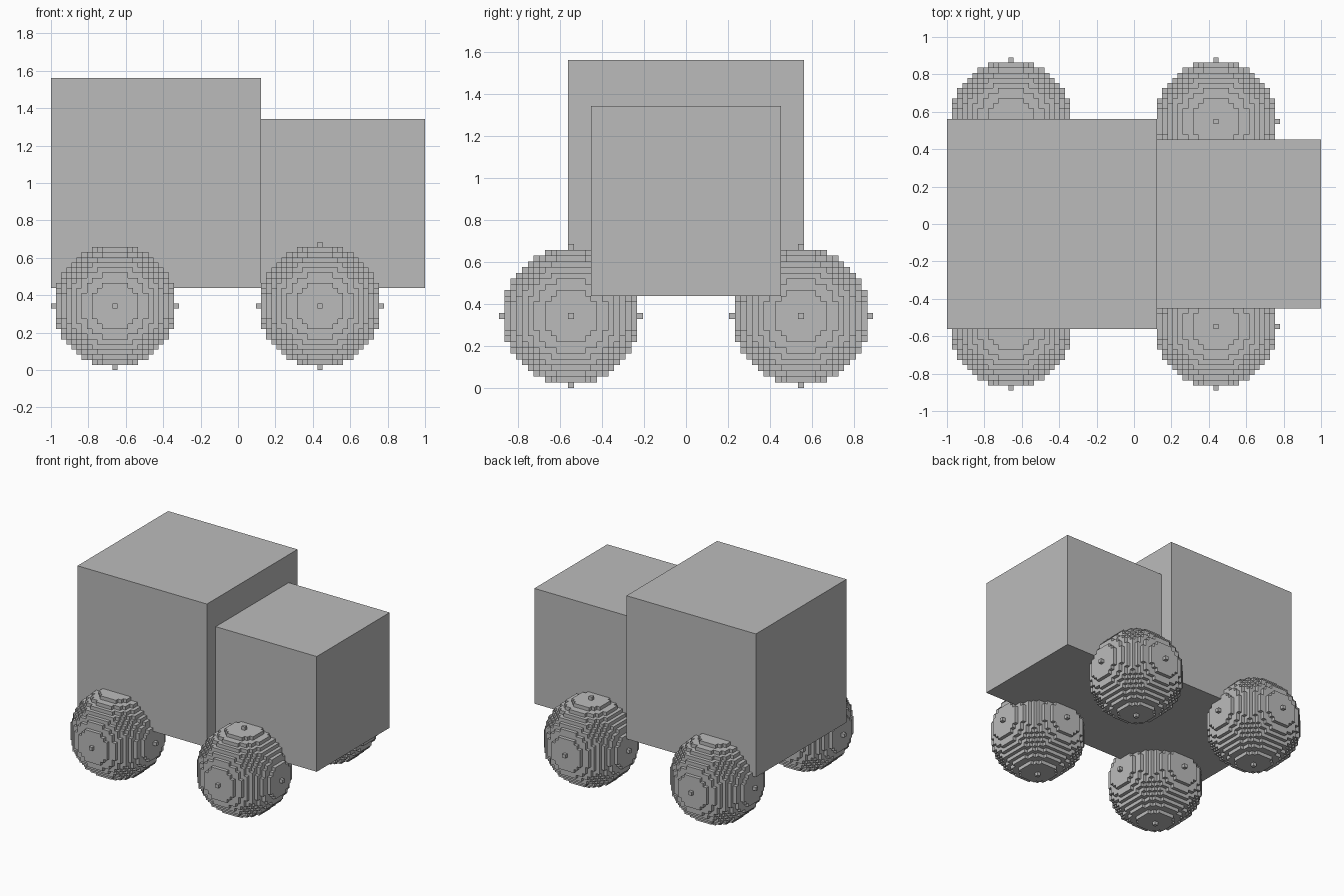
import bpy, bmesh
from mathutils import Vector

cube = bpy.data.objects.get("Cube")
if cube:
    bpy.data.objects.remove(cube, do_unlink=True)

UNIT = 2 / 73      # edge of one building block; the truck is 73 blocks long
RADIUS = 12        # wheel radius in blocks

grey = bpy.data.materials.new("light_grey")
grey.use_nodes = True
grey.diffuse_color = (0.5, 0.5, 0.5, 1)
grey.node_tree.nodes["Principled BSDF"].inputs["Base Color"].default_value = (0.5, 0.5, 0.5, 1)


def add_object(name, mesh, location):
    obj = bpy.data.objects.new(name, mesh)
    obj.location = Vector(location) * UNIT
    bpy.context.collection.objects.link(obj)
    return obj


def finish(bm, name):
    mesh = bpy.data.meshes.new(name)
    bm.to_mesh(mesh)
    bm.free()
    mesh.materials.append(grey)
    return mesh


def box(name, size, location):
    bm = bmesh.new()
    bmesh.ops.create_cube(bm, size=size * UNIT)
    return add_object(name, finish(bm, name), location)


def block_ball(radius):
    """Ball made of blocks, keeping only the outer block faces."""
    span = range(-radius, radius + 1)
    cells = {(x, y, z) for x in span for y in span for z in span
             if x * x + y * y + z * z <= radius * radius}
    bm = bmesh.new()
    corners = {}

    def corner(p):
        key = tuple(round(2 * c) for c in p)
        if key not in corners:
            corners[key] = bm.verts.new(p * UNIT)
        return corners[key]

    for cell in cells:
        for axis in range(3):
            for sign in (-1, 1):
                normal = Vector((0, 0, 0))
                normal[axis] = sign
                center = Vector(cell)
                if tuple(int(c) for c in center + normal) in cells:
                    continue
                u = Vector((0, 0, 0))
                u[(axis + 1) % 3] = 0.5
                v = normal.cross(u)
                mid = center + normal / 2
                bm.faces.new([corner(mid + a * u + b * v)
                              for a, b in ((-1, -1), (1, -1), (1, 1), (-1, 1))])
    return finish(bm, "wheel")


# Cargo box and the lower cab, which overlaps it by one block
box("cargo_box", 41, (-16, 0, 36.5))
box("cab", 33, (20, 0, 32.5))

# Four round wheels sharing one mesh
wheel = block_ball(RADIUS)
for end, x in (("rear", -24), ("front", 16)):
    for side, y in (("left", 20), ("right", -20)):
        add_object(f"{end}_{side}_wheel", wheel, (x, y, RADIUS + 0.5))
